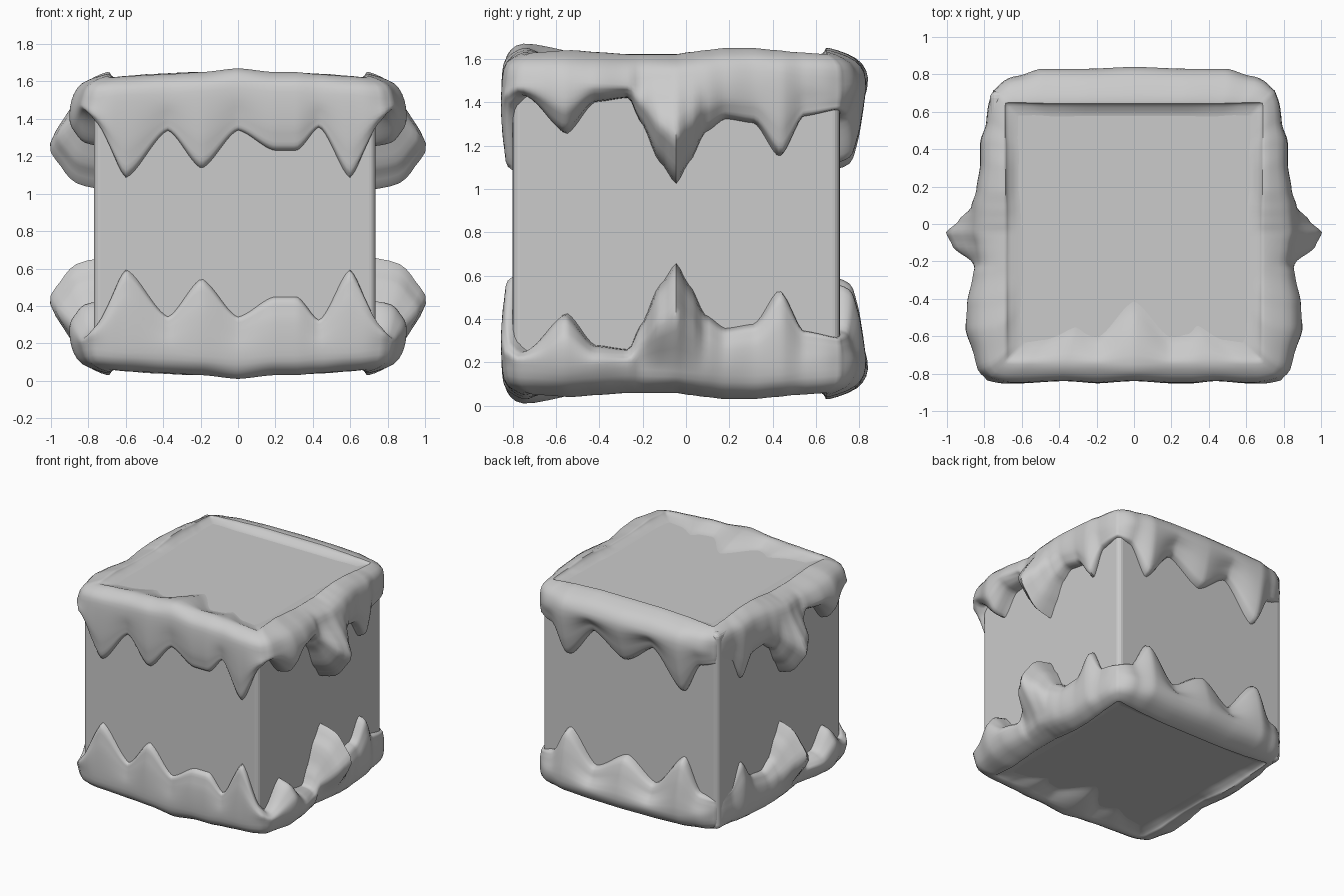
import bpy, bmesh, math
from mathutils import Vector

if "Cube" in bpy.data.objects:
    bpy.data.objects.remove(bpy.data.objects["Cube"])

MID = 0.84                                   # mirror height
X, Y0, Y1 = 0.75, -0.80, 0.71                # footprint carrying the icing
TOP = 1.60                                   # flat top of the block

grey = bpy.data.materials.new("plain grey")
grey.diffuse_color = (0.6, 0.6, 0.6, 1)
grey.use_nodes = True
grey.node_tree.nodes["Principled BSDF"].inputs["Base Color"].default_value = grey.diffuse_color

# Icing keys per side: (t along side 0..1, drip end z, lip overhang, belly overhang, top inset, rim z)
FRONT = [(0, 1.38, .05, .06, .18, 1.62), (.10, 1.07, .05, .05, .20, 1.63), (.25, 1.33, .04, .03, .28, 1.64),
         (.37, 1.12, .05, .05, .22, 1.65), (.5, 1.33, .04, .03, .45, 1.67), (.63, 1.22, .05, .05, .22, 1.65),
         (.71, 1.22, .05, .05, .24, 1.65), (.79, 1.35, .04, .03, .29, 1.64), (.9, 1.07, .05, .05, .20, 1.63)]
RIGHT = [(0, 1.38, .05, .06, .18, 1.62), (.04, 1.43, .09, .09, .17, 1.63), (.16, 1.25, .14, .15, .16, 1.64),
         (.25, 1.40, .14, .13, .16, 1.63), (.355, 1.42, .11, .09, .16, 1.62), (.39, 1.31, .09, .11, .16, 1.62),
         (.45, 1.12, .11, .22, .16, 1.62), (.50, 1.02, .13, .255, .16, 1.62), (.54, 1.12, .12, .19, .16, 1.63),
         (.59, 1.26, .11, .12, .16, 1.64), (.65, 1.32, .09, .09, .15, 1.65),
         (.74, 1.30, .07, .07, .15, 1.65), (.82, 1.14, .07, .07, .15, 1.64), (.89, 1.33, .04, .03, .14, 1.63)]
BACK = [(0, 1.36, .02, .02, .14, 1.62), (.08, 1.33, .08, .06, .14, 1.63), (.17, 1.11, .12, .10, .15, 1.64),
        (.32, 1.36, .12, .07, .15, 1.65), (.5, 1.20, .13, .10, .15, 1.65), (.66, 1.36, .12, .07, .15, 1.65),
        (.83, 1.08, .12, .10, .15, 1.64), (.92, 1.33, .08, .06, .14, 1.63)]
LEFT = [(1 - k[0],) + k[1:] for k in reversed(RIGHT)]
SIDES = [((-X, Y0), (X, Y0), (0, -1), FRONT + [(1,) + FRONT[0][1:]]),
         ((X, Y0), (X, Y1), (1, 0), RIGHT + [(1,) + BACK[0][1:]]),
         ((X, Y1), (-X, Y1), (0, 1), BACK + [(1,) + BACK[0][1:]]),
         ((-X, Y1), (-X, Y0), (-1, 0), [(0,) + BACK[0][1:]] + LEFT)]


def sample(keys, t):
    """Eased interpolation between neighbouring keys."""
    for a, b in zip(keys, keys[1:]):
        if t <= b[0]:
            u = (t - a[0]) / (b[0] - a[0])
            u = .4 * u + .6 * u * u * (3 - 2 * u)
            return [p + (q - p) * u for p, q in zip(a[1:], b[1:])]
    return keys[-1][1:]


def section(low, lip, belly, inset, rim):
    """Cross-section as (outward offset, height), smoothed with Catmull-Rom."""
    zb = rim - .14
    h = zb - low
    p = [(-inset - .02, TOP - .004), (-inset * .8, TOP + .003), (-inset * .5, TOP + (rim - TOP) * .6),
         (-.05, rim), (lip * .6, rim - .05), (lip, zb), (belly, zb - h * .46), (belly * .78, zb - h * .72),
         (belly * .45, zb - h * .92), (-.04, low)]
    p = [Vector(q) for q in p]
    p = [p[0]] + p + [p[-1]]
    out = []
    for i in range(1, len(p) - 2):
        a, b, c, d = p[i - 1:i + 3]
        for s in (0, 1 / 3, 2 / 3):
            out.append(.5 * (2 * b + (c - a) * s + (2 * a - 5 * b + 4 * c - d) * s * s
                             + (3 * b - a - 3 * c + d) * s ** 3))
    return out + [p[-1]]


def finish(name, bm, angle):
    bmesh.ops.recalc_face_normals(bm, faces=bm.faces)
    me = bpy.data.meshes.new(name)
    bm.to_mesh(me)
    bm.free()
    me.materials.append(grey)
    ob = bpy.data.objects.new(name, me)
    bpy.context.collection.objects.link(ob)
    bpy.context.view_layer.objects.active = ob
    ob.select_set(True)
    bpy.ops.object.shade_smooth_by_angle(angle=math.radians(angle))
    ob.select_set(False)
    return ob


def icing(name, flip):
    bm = bmesh.new()
    rings = []
    n = 80
    ym = (Y0 + Y1) / 2
    cx, cy = X - .09, (Y1 - Y0) / 2 - .09
    for a, b, nrm, keys in SIDES:
        a, b, nrm = Vector(a), Vector(b), Vector(nrm)
        along = (b - a).normalized()
        length = (b - a).length
        for j in range(n):
            t = j / n
            d = min(t, 1 - t) * length
            base = a.lerp(b, t)
            # near a corner the section turns towards the diagonal
            sign = 1 if t > .5 else -1
            out_turn = max(0, 1 - d / .16) ** 2 * sign
            in_turn = max(0, 1 - d / .5) * sign
            ring = []
            for o, z in section(*sample(keys, t)):
                q = base + nrm * o + along * o * (out_turn if o > 0 else in_turn)
                # round the upright corner
                ex, ey = abs(q.x) - cx, abs(q.y - ym) - cy
                if ex > 0 and ey > 0:
                    k = .45 + .55 * max(ex, ey) / math.hypot(ex, ey)
                    q = Vector((math.copysign(cx + ex * k, q.x), ym + math.copysign(cy + ey * k, q.y - ym)))
                ring.append(bm.verts.new((q.x, q.y, 2 * MID - z if flip else z)))
            rings.append(ring)
    for r, s in zip(rings, rings[1:] + rings[:1]):
        for k in range(len(r) - 1):
            bm.faces.new((r[k], s[k], s[k + 1], r[k + 1]))
    ob = finish(name, bm, 55)
    # open shell: make sure the normals look outwards
    side = max(ob.data.polygons, key=lambda f: f.center.x)
    if side.normal.x < 0:
        ob.data.flip_normals()


# plain block
bm = bmesh.new()
bmesh.ops.create_cube(bm, size=1)
for v in bm.verts:
    v.co = (v.co.x * 1.505 - .0175, v.co.y * 1.51 - .045, MID + v.co.z * 2 * (TOP - MID))
bmesh.ops.bevel(bm, geom=bm.edges[:], offset=.035, segments=4, profile=.5, affect='EDGES')
finish("block", bm, 10)

# dripping icing on top and its mirror image below
icing("top_icing", False)
icing("bottom_icing", True)
